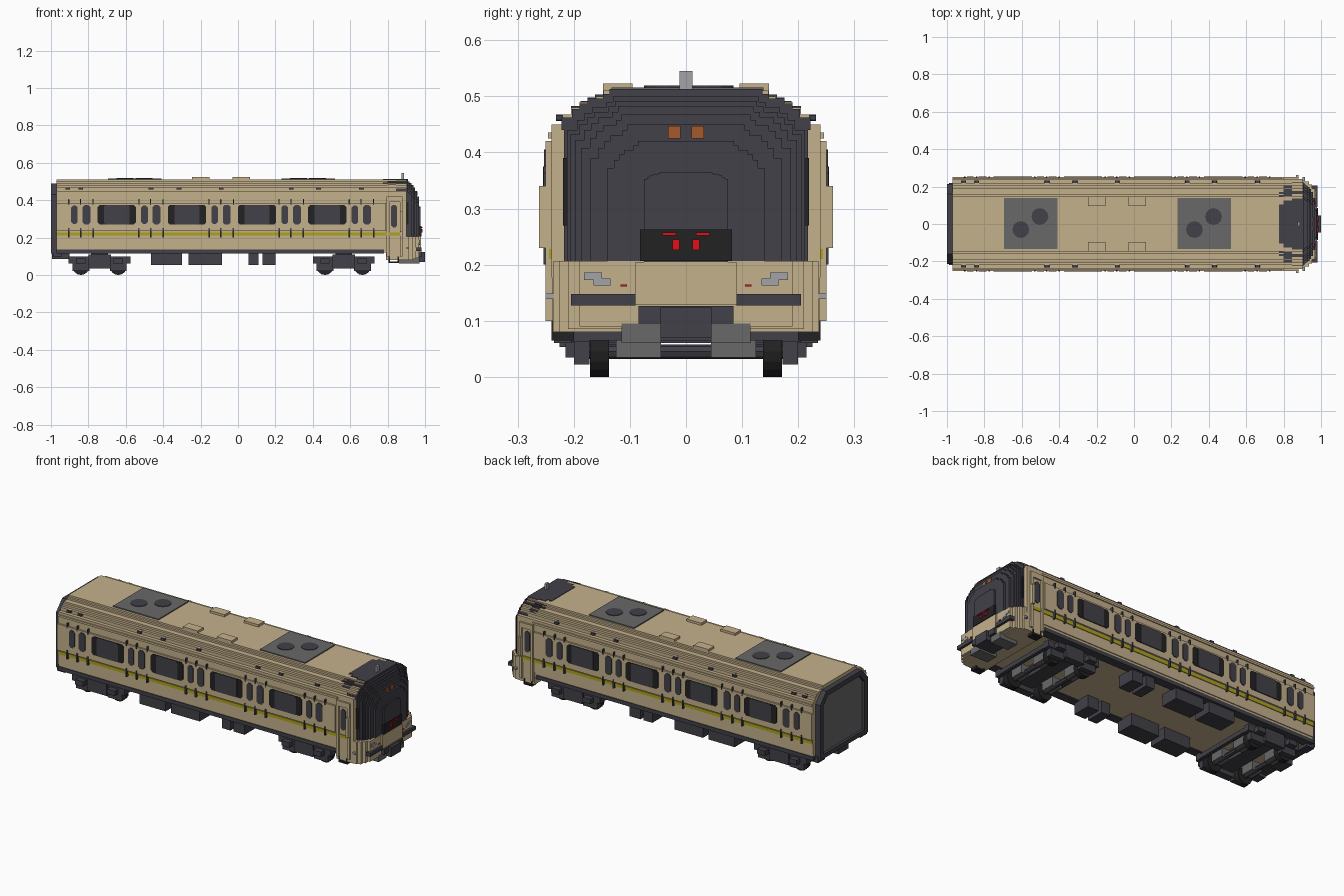
import bpy, bmesh, math
from mathutils import Vector

old = bpy.data.objects.get("Cube")
if old:
    bpy.data.objects.remove(old, do_unlink=True)


def material(name, r, g, b):
    m = bpy.data.materials.new(name)
    m.use_nodes = True
    m.diffuse_color = (r, g, b, 1)
    m.node_tree.nodes["Principled BSDF"].inputs["Base Color"].default_value = (r, g, b, 1)
    return m


BEIGE = material("beige", 0.56, 0.44, 0.265)
CHARCOAL = material("charcoal", 0.053, 0.052, 0.066)
BLACK = material("black", 0.016, 0.016, 0.016)
GREY = material("mid grey", 0.14, 0.14, 0.14)
SILVER = material("silver", 0.36, 0.37, 0.39)
YELLOW = material("yellow", 0.42, 0.36, 0.012)
RED = material("red", 0.75, 0.005, 0.01)
ORANGE = material("orange", 0.37, 0.1, 0.025)


def finish(name, bm, mat):
    bmesh.ops.recalc_face_normals(bm, faces=bm.faces)
    me = bpy.data.meshes.new(name)
    bm.to_mesh(me)
    bm.free()
    me.materials.append(mat)
    ob = bpy.data.objects.new(name, me)
    bpy.context.collection.objects.link(ob)
    return ob


def extrude(bm, pts, push):
    f = bm.faces.new([bm.verts.new(p) for p in pts])
    r = bmesh.ops.extrude_face_region(bm, geom=[f])
    bmesh.ops.translate(bm, vec=Vector(push),
                        verts=[v for v in r["geom"] if isinstance(v, bmesh.types.BMVert)])


def boxes(name, mat, specs, mirror=False):
    """Boxes given as x0, x1, y0, y1, z0, z1, optionally repeated on the other side."""
    bm = bmesh.new()
    for x0, x1, y0, y1, z0, z1 in specs:
        for s in ((1, -1) if mirror else (1,)):
            extrude(bm, [(x0, s * y0, z0), (x1, s * y0, z0), (x1, s * y1, z0), (x0, s * y1, z0)],
                    (0, 0, z1 - z0))
    return finish(name, bm, mat)


def slab(name, mat, half, x0, x1):
    """Cross-section given by its +y half, run along x."""
    bm = bmesh.new()
    ring = half + [(-y, z) for y, z in reversed(half)]
    extrude(bm, [(x0, y, z) for y, z in ring], (x1 - x0, 0, 0))
    return finish(name, bm, mat)


def panes(name, mat, centres, z, w, h, cut, y0, y1):
    """Thin plates with cut corners on both sides of the car."""
    bm = bmesh.new()
    a, b = w / 2, h / 2
    shape = [(a, b - cut), (a - cut, b), (cut - a, b), (-a, b - cut),
             (-a, cut - b), (cut - a, -b), (a - cut, -b), (a, cut - b)]
    for x in centres:
        for s in (1, -1):
            extrude(bm, [(x + u, s * y0, z + v) for u, v in shape], (0, s * (y1 - y0), 0))
    return finish(name, bm, mat)


def cylinders(name, mat, specs, axis, r, depth, sides):
    bm = bmesh.new()
    for c in specs:
        ret = bmesh.ops.create_cone(bm, cap_ends=True, segments=sides,
                                    radius1=r, radius2=r, depth=depth)
        for v in ret["verts"]:
            p = v.co.copy()
            v.co = Vector(c) + (Vector((p.x, p.z, p.y)) if axis == "y" else p)
    return finish(name, bm, mat)


# Stepped roof corner: half-width and height pairs
WALL, TOP = 0.24, 0.51
STEPS = [(0.24, 0.45), (0.22, 0.468), (0.205, 0.48), (0.19, 0.49), (0.16, 0.5), (0.147, 0.51)]


def shoulder(w, top, k):
    """Roof corner as a staircase, scaled to half-width w and height top."""
    out = []
    for i, (y, z) in enumerate(STEPS):
        if i:
            out.append((y * w / WALL, out[-1][1]))
        out.append((y * w / WALL, top - (TOP - z) * k))
    return out


# Main car body
BULGE = [(0.25, 0.235), (0.25, 0.385), (0.24, 0.385)]
slab("car_body", BEIGE, [(0.235, 0.12), (0.235, 0.15), (0.24, 0.15), (0.24, 0.235)] + BULGE
     + shoulder(WALL, TOP, 1), -0.97, 0.79)
slab("cab_body", BEIGE, [(0.238, 0.08), (0.24, 0.235)] + shoulder(WALL, TOP, 1), 0.79, 0.9)
boxes("sill", CHARCOAL, [(-0.97, 0.78, 0.19, 0.239, 0.115, 0.137)], True)
boxes("side_stripe", YELLOW, [(-0.97, 0.88, 0.235, 0.244, 0.21, 0.228)], True)
boxes("gutter", BEIGE, [(-0.97, 0.8, 0.23, 0.246, 0.425, 0.436)], True)

# Dark roof cap and stepped windscreen
for x0, x1, w, k in [(0.775, 0.8, 0.17, 0.3), (0.8, 0.845, 0.205, 0.5), (0.845, 0.908, 0.222, 0.85)]:
    slab("cab_roof_cap", CHARCOAL, [(w, 0.44)] + shoulder(w, TOP + 0.003, k), x0, x1)
NOSE = [(0.908, 0.217, 0.508, 1), (0.918, 0.212, 0.5, 1), (0.928, 0.207, 0.492, 1),
        (0.937, 0.198, 0.482, 1), (0.946, 0.187, 0.468, 1), (0.956, 0.17, 0.45, 1),
        (0.967, 0.14, 0.42, 0.8), (0.976, 0.075, 0.365, 0.2)]
for x, w, top, k in NOSE:
    slab("windscreen", CHARCOAL, [(w, 0.2)] + shoulder(w, top, k), 0.88, x)
boxes("side_glass", BLACK, [(0.9, 0.912, 0.205, 0.219, 0.27, 0.39)], True)

# Lower nose
for x, w, low in [(0.915, 0.236, 0.08), (0.935, 0.226, 0.08), (0.952, 0.21, 0.085), (0.968, 0.19, 0.09)]:
    boxes("lower_nose", BEIGE, [(0.88, x, -w, w, low, 0.207)])
boxes("nose_step", BEIGE, [(0.9, 0.978, -0.09, 0.09, 0.128, 0.205)])
boxes("bumper", CHARCOAL, [(0.9, 0.981, 0.09, 0.205, 0.127, 0.148)], True)
boxes("bumper_wing", SILVER, [(0.9, 0.915, 0.2, 0.25, 0.139, 0.149)], True)
boxes("coupler", CHARCOAL, [(0.88, 0.985, -0.085, 0.085, 0.095, 0.126),
                            (0.88, 1.0, -0.045, 0.045, 0.07, 0.124)])
boxes("coupler_bracket", GREY, [(0.86, 0.97, 0.045, 0.115, 0.06, 0.095)], True)
boxes("headlight", SILVER, [(0.96, 0.972, 0.135, 0.165, 0.163, 0.175),
                            (0.96, 0.972, 0.15, 0.182, 0.173, 0.186)], True)
boxes("marker_light", RED, [(0.96, 0.972, 0.105, 0.117, 0.161, 0.165)], True)
boxes("display_panel", BLACK, [(0.96, 0.98, -0.082, 0.082, 0.207, 0.263)])
boxes("tail_light", RED, [(0.98, 0.986, 0.012, 0.024, 0.226, 0.245),
                          (0.98, 0.986, 0.018, 0.042, 0.252, 0.257)], True)
boxes("top_light", ORANGE, [(0.95, 0.959, 0.01, 0.032, 0.425, 0.447)], True)
boxes("antenna", SILVER, [(0.875, 0.888, -0.012, 0.012, 0.5, 0.545)])

# Cab doors, handrails and footsteps
boxes("cab_door_post", BEIGE, [(0.795, 0.81, 0.23, 0.25, 0.1, 0.42), (0.865, 0.88, 0.23, 0.25, 0.1, 0.42),
                               (0.795, 0.88, 0.23, 0.25, 0.39, 0.42),
                               (0.865, 0.88, 0.24, 0.262, 0.23, 0.34)], True)
panes("cab_door_window", CHARCOAL, [0.835], 0.315, 0.032, 0.12, 0.01, 0.238, 0.245)
boxes("cab_footstep", BLACK, [(0.805, 0.86, 0.2, 0.24, 0.065, 0.073), (0.805, 0.813, 0.2, 0.24, 0.065, 0.1),
                              (0.852, 0.86, 0.2, 0.24, 0.065, 0.1)], True)

# Windows and doors, repeated along the car
PITCH = 0.375
starts = [-0.875 + PITCH * i for i in range(5)]
wides = [-0.648 + PITCH * i for i in range(4)]
panes("wide_window", BLACK, wides, 0.322, 0.205, 0.106, 0.012, 0.245, 0.253)
panes("wide_window_centre", CHARCOAL, wides, 0.322, 0.135, 0.106, 0.008, 0.247, 0.255)
panes("door_window_narrow", CHARCOAL, starts, 0.322, 0.035, 0.1, 0.011, 0.245, 0.254)
panes("door_window", CHARCOAL, [x + 0.065 for x in starts], 0.322, 0.042, 0.106, 0.012, 0.245, 0.254)
seams = [x + d for x in starts for d in (-0.03, 0.033, 0.1)]
panes("door_seam_low", CHARCOAL, seams, 0.225, 0.008, 0.05, 0.001, 0.24, 0.254)
panes("door_seam_high", CHARCOAL, seams, 0.39, 0.006, 0.03, 0.001, 0.235, 0.253)
panes("door_lamp", CHARCOAL, [x + 0.035 for x in starts] + [-0.91, -0.315, 0.43], 0.462, 0.025, 0.012, 0.002, 0.2, 0.232)

# Roof equipment
for name, cx in (("rear", -0.553), ("front", 0.375)):
    boxes(name + "_air_unit", GREY, [(cx - 0.143, cx + 0.143, -0.133, 0.138, 0.5, 0.516)])
    cylinders(name + "_air_unit_fans", CHARCOAL,
              [(cx - 0.052, -0.03, 0.515), (cx + 0.05, 0.04, 0.515)], "z", 0.045, 0.008, 12)
boxes("roof_vent", BEIGE, [(x, x + 0.093, 0.095, 0.148, 0.5, 0.523) for x in (-0.245, -0.03)], True)

# Rear gangway
FRAME = [(0.215, 0.115), (0.215, 0.43), (0.16, 0.49)]
INNER = [(0.185, 0.14), (0.185, 0.415), (0.145, 0.462)]
bm = bmesh.new()
rings = []
for x, half in [(-0.965, FRAME), (-1, FRAME), (-1, INNER), (-0.965, INNER)]:
    rings.append([bm.verts.new((x, y, z)) for y, z in half + [(-y, z) for y, z in reversed(half)]])
for a, b in zip(rings, rings[1:] + rings[:1]):
    for i in range(len(a)):
        j = (i + 1) % len(a)
        bm.faces.new((a[i], a[j], b[j], b[i]))
finish("gangway_frame", bm, CHARCOAL)
slab("gangway_door", GREY, INNER, -0.985, -0.966)
boxes("rear_coupler", CHARCOAL, [(-0.995, -0.9, -0.045, 0.045, 0.085, 0.125)])
boxes("rear_buffer", CHARCOAL, [(-0.99, -0.94, 0.16, 0.22, 0.1, 0.135)], True)

# Underfloor boxes
boxes("equipment_box", CHARCOAL, [(-0.465, -0.3, 0.12, 0.225, 0.053, 0.125),
                                  (-0.265, -0.085, 0.12, 0.225, 0.053, 0.125),
                                  (0.055, 0.11, 0.12, 0.225, 0.053, 0.125),
                                  (0.13, 0.2, 0.12, 0.225, 0.053, 0.125)], True)

# Bogies
for name, cx in (("rear", -0.74), ("front", 0.565)):
    axles = [cx - 0.1, cx + 0.1]
    cylinders(name + "_wheels", BLACK, [(x, s * 0.154, 0.045) for x in axles for s in (1, -1)],
              "y", 0.045, 0.034, 16)
    cylinders(name + "_axles", CHARCOAL, [(x, 0, 0.045) for x in axles], "y", 0.013, 0.36, 8)
    boxes(name + "_bogie_frame", CHARCOAL,
          [(cx - 0.165, cx + 0.165, 0.172, 0.205, 0.062, 0.1), (cx - 0.06, cx + 0.06, 0.172, 0.215, 0.035, 0.11)]
          + [(x - 0.045, x + 0.045, 0.172, 0.2, 0.022, 0.075) for x in axles]
          + [(x - 0.025, x + 0.025, 0.19, 0.235, 0.06, 0.088) for x in axles], True)
    boxes(name + "_bolster", CHARCOAL, [(cx - 0.045, cx + 0.045, -0.18, 0.18, 0.06, 0.125),
                                        (cx - 0.165, cx - 0.145, -0.18, 0.18, 0.065, 0.09),
                                        (cx + 0.145, cx + 0.165, -0.18, 0.18, 0.065, 0.09)])
    boxes(name + "_motors", GREY, [(x - 0.03, x + 0.03, 0.045, 0.125, 0.035, 0.085) for x in axles], True)
